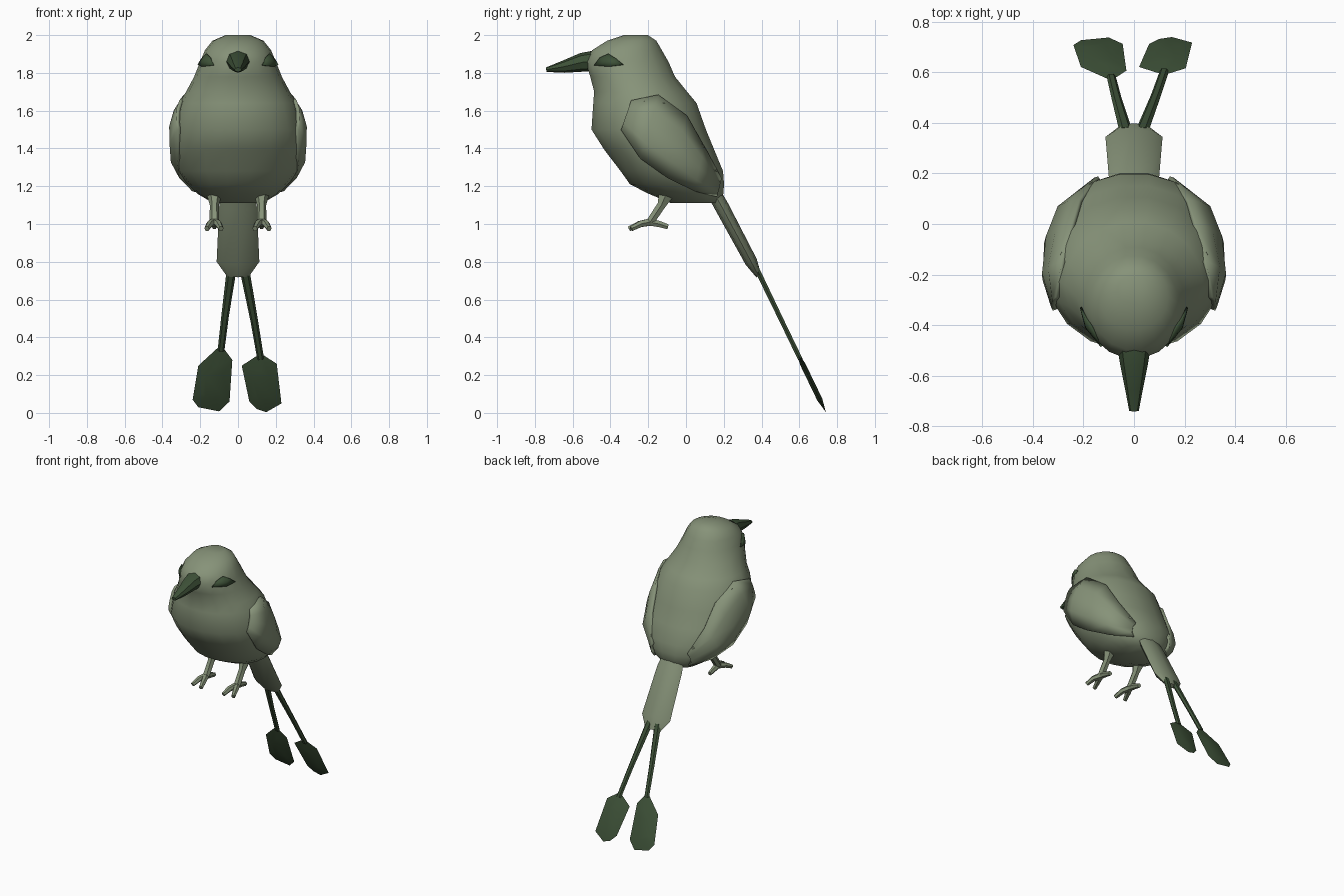
import bpy, bmesh, math
from mathutils import Vector

if "Cube" in bpy.data.objects:
    bpy.data.objects.remove(bpy.data.objects["Cube"])


def material(name, rgb):
    m = bpy.data.materials.new(name)
    m.diffuse_color = (*rgb, 1)
    m.use_nodes = True
    m.node_tree.nodes["Principled BSDF"].inputs["Base Color"].default_value = m.diffuse_color
    return m


SAGE = material("sage green", (0.24, 0.29, 0.19))
DARK = material("dark green", (0.047, 0.082, 0.039))


def make(name, verts, faces, mat, angle=40):
    me = bpy.data.meshes.new(name)
    me.from_pydata([tuple(v) for v in verts], [], faces)
    bm = bmesh.new()
    bm.from_mesh(me)
    bmesh.ops.recalc_face_normals(bm, faces=bm.faces)
    bm.to_mesh(me)
    bm.free()
    me.materials.append(mat)
    ob = bpy.data.objects.new(name, me)
    bpy.context.collection.objects.link(ob)
    bpy.ops.object.select_all(action='DESELECT')
    ob.select_set(True)
    bpy.context.view_layer.objects.active = ob
    bpy.ops.object.shade_smooth_by_angle(angle=math.radians(angle))
    return ob


def loft(name, rings, mat, angle=40):
    n = len(rings[0])
    faces = [(r * n + i, r * n + (i + 1) % n, (r + 1) * n + (i + 1) % n, (r + 1) * n + i)
             for r in range(len(rings) - 1) for i in range(n)]
    faces += [tuple(range(n)), tuple(range((len(rings) - 1) * n, len(rings) * n))]
    return make(name, [p for r in rings for p in r], faces, mat, angle)


def tube(name, path, mat, sides=6, angle=40):
    """Loft of oval rings along a path of (point, half width, half thickness)."""
    pts = [Vector(p[0]) for p in path]
    rings = []
    for k, (p, rx, ry) in enumerate(path):
        d = (pts[min(k + 1, len(pts) - 1)] - pts[max(k - 1, 0)]).normalized()
        side = (Vector((1, 0, 0)) - d * d.x).normalized()
        up = d.cross(side)
        rings.append([pts[k] + side * rx * math.cos(a) + up * ry * math.sin(a)
                      for a in (math.tau * i / sides for i in range(sides))])
    return loft(name, rings, mat, angle)


# Body and head sections: z, front y, back y, half width, roundness
SECTIONS = [
    (1.11, -0.08, 0.17, 0.13, 2.2), (1.16, -0.20, 0.20, 0.215, 2.3),
    (1.21, -0.30, 0.205, 0.265, 2.2), (1.28, -0.35, 0.20, 0.325, 2.1),
    (1.39, -0.435, 0.155, 0.348, 2), (1.50, -0.505, 0.11, 0.346, 2),
    (1.64, -0.495, 0.06, 0.312, 2), (1.70, -0.49, 0.01, 0.275, 2),
    (1.78, -0.51, -0.055, 0.232, 2), (1.86, -0.535, -0.09, 0.200, 2),
    (1.92, -0.50, -0.125, 0.175, 2), (1.97, -0.42, -0.155, 0.135, 2.1),
    (2.00, -0.33, -0.20, 0.065, 2),
]


def body_x(y, z, off=0.0):
    """Half width of the body surface at a given side-view position."""
    for a, b in zip(SECTIONS, SECTIONS[1:]):
        if a[0] <= z <= b[0]:
            t = (z - a[0]) / (b[0] - a[0])
            _, f, k, w, e = [p + (q - p) * t for p, q in zip(a, b)]
            u = min(1, abs((y - (f + k) / 2) / ((k - f) / 2)))
            return w * (1 - u ** e) ** (1 / e) + off
    return off


rings = []
for z, f, b, w, e in SECTIONS:
    ring = []
    for i in range(18):
        a = math.tau * i / 18
        c, s = math.cos(a), math.sin(a)
        ring.append((math.copysign(abs(c) ** (2 / e), c) * w,
                     (f + b) / 2 + math.copysign(abs(s) ** (2 / e), s) * (b - f) / 2, z))
    rings.append(ring)
loft("body", rings, SAGE, 50)

# Beak
tube("beak", [((0, -0.49, 1.862), 0.066, 0.055), ((0, -0.55, 1.856), 0.056, 0.05),
              ((0, -0.65, 1.832), 0.036, 0.032), ((0, -0.74, 1.817), 0.019, 0.012)], DARK, 8)

# Tail fan
tube("tail", [((0, 0.10, 1.25), 0.07, 0.035), ((0, 0.19, 1.09), 0.10, 0.038),
              ((0, 0.345, 0.80), 0.113, 0.033), ((0, 0.385, 0.725), 0.06, 0.015)], SAGE, 8, 50)

WING_LOW = [(-0.34, 1.50), (-0.24, 1.35), (-0.10, 1.25), (0.04, 1.18), (0.16, 1.15)]
WING_TOP = [(-0.29, 1.65), (-0.15, 1.68), (0.00, 1.57), (0.09, 1.41), (0.18, 1.24)]
MASK = [(-0.485, 1.84), (-0.455, 1.88), (-0.41, 1.90), (-0.37, 1.875), (-0.33, 1.843), (-0.41, 1.833)]

for s, side in ((-1, "left"), (1, "right")):
    # Folded wing lying on the flank
    verts, n = [], 5
    for (y0, z0), (y1, z1) in zip(WING_LOW, WING_TOP):
        for j in range(n):
            t = j / (n - 1)
            y, z = y0 + (y1 - y0) * t, z0 + (z1 - z0) * t
            verts.append((s * body_x(y, z, 0.012 if 0 < j < n - 1 else 0.006), y, z))
    faces = [(i * n + j, i * n + j + 1, (i + 1) * n + j + 1, (i + 1) * n + j)
             for i in range(len(WING_LOW) - 1) for j in range(n - 1)]
    wing = make(side + "_wing", verts, faces, SAGE, 50)
    mod = wing.modifiers.new("thickness", 'SOLIDIFY')
    mod.thickness, mod.offset = 0.02, 0

    # Dark eye mask
    pts = [(s * body_x(y, z, 0.005), y, z) for y, z in MASK]
    pts.append((s * body_x(-0.41, 1.86, 0.007), -0.41, 1.86))
    mask = make(side + "_eye_mask", pts, [(i, (i + 1) % 6, 6) for i in range(6)], DARK)
    mod = mask.modifiers.new("thickness", 'SOLIDIFY')
    mod.thickness, mod.offset = 0.008, 0

    # Leg and toes
    x = s * 0.125
    tube(side + "_leg", [((x, -0.10, 1.17), 0.045, 0.05), ((x, -0.13, 1.10), 0.024, 0.026),
                         ((x, -0.19, 1.01), 0.026, 0.024)], SAGE)
    for k, (dx, y, z) in enumerate([(-0.035, -0.30, 0.975), (0.04, -0.29, 0.975), (0.0, -0.095, 0.985)]):
        tube(f"{side}_toe_{k + 1}", [((x, -0.19, 1.01), 0.022, 0.022),
                                     ((x + s * dx * 0.6, (y - 0.19) / 2, 1.0), 0.02, 0.019),
                                     ((x + s * dx, y, z), 0.014, 0.015)], SAGE)

# Long tail plumes: thin shafts ending in ridged paddles
def plume(x, z):
    return Vector((x, 0.385 + (0.74 - z) * 0.483, z))


PADDLES = {
    "left": [(-0.09, 0.36), (-0.21, 0.25), (-0.24, 0.07), (-0.21, 0.03), (-0.10, 0.008), (-0.045, 0.06), (-0.03, 0.28)],
    "right": [(0.12, 0.315), (0.205, 0.26), (0.23, 0.05), (0.15, 0.004), (0.10, 0.02), (0.06, 0.06), (0.02, 0.25)],
}
NORMAL = Vector((0, 0.9, 0.435))
for side, outline in PADDLES.items():
    x0 = math.copysign(0.036, outline[0][0])
    tx, tz = outline[0]
    tube(side + "_plume_shaft", [(plume(x0 * 0.9, 0.77), 0.026, 0.016),
                                 (plume(x0 * 0.4 + tx * 0.6, 0.74 * 0.4 + tz * 0.6), 0.02, 0.014),
                                 (plume(tx, tz - 0.03), 0.018, 0.014)], DARK)
    n = len(outline)
    ring = [plume(*p) for p in outline]
    centre = sum(ring, Vector()) / n
    inner = [centre + (p - centre) * 0.5 for p in ring]
    verts = ring + [p + NORMAL * 0.014 for p in inner] + [p - NORMAL * 0.014 for p in inner]
    faces = []
    for o in (n, 2 * n):
        faces += [(i, (i + 1) % n, o + (i + 1) % n, o + i) for i in range(n)]
        faces.append(tuple(range(o, o + n)))
    make(side + "_plume_paddle", verts, faces, DARK, 30)
